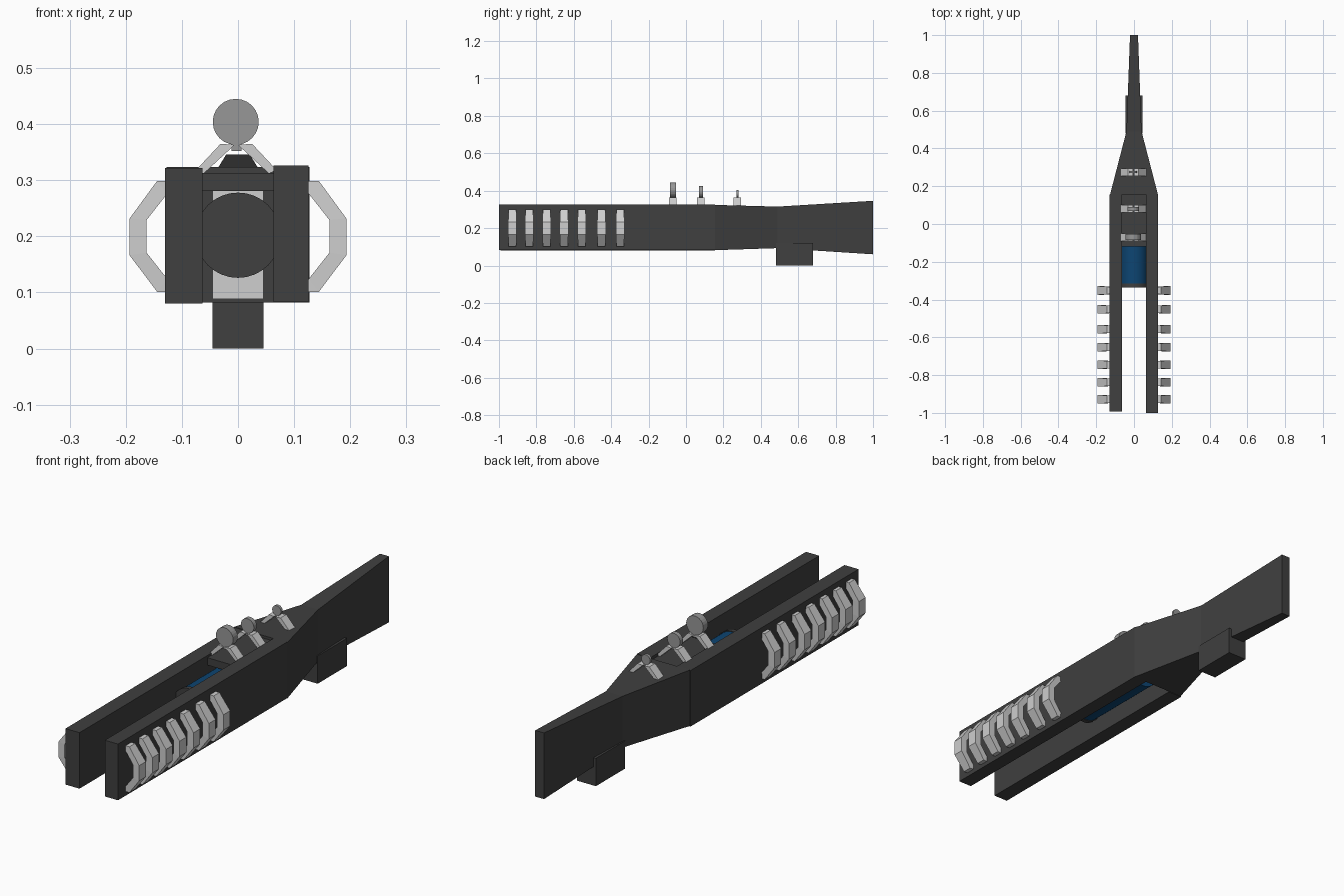
import bpy, bmesh, math

if "Cube" in bpy.data.objects:
    bpy.data.objects.remove(bpy.data.objects["Cube"])


def mat(name, rgb):
    m = bpy.data.materials.new(name)
    m.diffuse_color = (*rgb, 1)
    m.use_nodes = True
    m.node_tree.nodes["Principled BSDF"].inputs["Base Color"].default_value = m.diffuse_color
    return m


DARK = mat("dark_gunmetal", (0.05, 0.05, 0.05))
LIGHT = mat("light_steel", (0.62, 0.62, 0.62))
GREY = mat("mid_grey", (0.31, 0.31, 0.31))
BLUE = mat("coil_blue", (0.004, 0.06, 0.17))


def finish(bm, name, *mats):
    bmesh.ops.recalc_face_normals(bm, faces=bm.faces)
    me = bpy.data.meshes.new(name)
    bm.to_mesh(me)
    bm.free()
    for m in mats:
        me.materials.append(m)
    ob = bpy.data.objects.new(name, me)
    bpy.context.collection.objects.link(ob)
    return ob


def loft(bm, sections):
    """Closed solid through cross-sections, each a list of (x, y, z)."""
    rings = [[bm.verts.new(p) for p in s] for s in sections]
    n = len(rings[0])
    for a, b in zip(rings, rings[1:]):
        for i in range(n):
            j = (i + 1) % n
            bm.faces.new((a[i], a[j], b[j], b[i]))
    bm.faces.new(rings[0])
    bm.faces.new(rings[-1])


def rect(x0, x1, y, z0, z1):
    return [(x0, y, z0), (x1, y, z0), (x1, y, z1), (x0, y, z1)]


def box(name, x0, x1, y0, y1, z0, z1, m):
    bm = bmesh.new()
    loft(bm, [rect(x0, x1, y0, z0, z1), rect(x0, x1, y1, z0, z1)])
    return finish(bm, name, m)


def cylinder(bm, x, z, r, y0, y1, n):
    def ring(y):
        return [(x + r * math.cos(2 * math.pi * i / n), y,
                 z + r * math.sin(2 * math.pi * i / n)) for i in range(n)]
    loft(bm, [ring(y0), ring(y1)])


# Rear body: wide block tapering into the flaring stock
bm = bmesh.new()
loft(bm, [rect(-w, w, y, z0, z1) for y, w, z0, z1 in (
    (0.155, 0.127, 0.082, 0.324), (0.49, 0.04, 0.093, 0.315), (1.0, 0.021, 0.06, 0.346))])
finish(bm, "stock", DARK)

# Two long rails forming the fork
box("left_rail", -0.130, -0.063, -0.993, 0.155, 0.080, 0.322, DARK)
box("right_rail", 0.063, 0.126, -1.0, 0.155, 0.083, 0.326, DARK)

# Grip under the stock, cover over the channel, plate closing its rear
box("grip", -0.045, 0.045, 0.48, 0.68, 0.0, 0.12, DARK)
box("channel_cover", -0.064, 0.064, -0.12, 0.155, 0.281, 0.313, DARK)
box("channel_plate", -0.045, 0.045, 0.147, 0.156, 0.088, 0.281, LIGHT)

# Blue power coil between the rails with a dark front cap
bm = bmesh.new()
cylinder(bm, 0, 0.202, 0.073, -0.32, 0.06, 32)
coil = finish(bm, "power_coil", BLUE)
bm = bmesh.new()
cylinder(bm, 0, 0.202, 0.076, -0.335, -0.315, 32)
cap = finish(bm, "coil_cap", DARK)
for ob in (coil, cap):
    bpy.context.view_layer.objects.active = ob
    ob.select_set(True)
bpy.ops.object.shade_smooth_by_angle()

# Seven bent cooling ribs on the outside of each rail
OUTER = [(0.12, 0.101), (0.144, 0.101), (0.193, 0.166), (0.193, 0.232), (0.144, 0.299), (0.12, 0.299)]
INNER = [(0.12, 0.119), (0.126, 0.124), (0.163, 0.171), (0.163, 0.229), (0.126, 0.276), (0.12, 0.281)]
HALF = [0.019, 0.020, 0.023, 0.023, 0.020, 0.019]
for side, s in (("left", -1), ("right", 1)):
    for k, y in enumerate((-0.928, -0.838, -0.745, -0.652, -0.557, -0.452, -0.352)):
        bm = bmesh.new()
        loft(bm, [[(s * ox, y - h, oz), (s * ox, y + h, oz), (s * ix, y + h, iz), (s * ix, y - h, iz)]
                  for (ox, oz), (ix, iz), h in zip(OUTER, INNER, HALF)])
        finish(bm, f"{side}_rib_{k + 1}", LIGHT)

# Three disc sights, each on a pair of slanted legs
for k, (y, r, t) in enumerate(((-0.07, 0.041, 0.016), (0.08, 0.031, 0.010), (0.275, 0.021, 0.006))):
    bm = bmesh.new()
    cylinder(bm, -0.004, 0.363 + r, r, y - t, y + t, 24)
    finish(bm, f"sight_disc_{k + 1}", GREY)
    bm = bmesh.new()
    for s in (-1, 1):
        leg = [(0.072, 0.318), (0.058, 0.312), (0.003, 0.363), (0.028, 0.365)]
        loft(bm, [[(s * x - 0.003, yy, z) for x, z in leg] for yy in (y - 0.02, y + 0.02)])
    finish(bm, f"sight_legs_{k + 1}", LIGHT)
    box(f"sight_post_{k + 1}", -0.012, 0.006, y - t, y + t, 0.352, 0.372, GREY)
